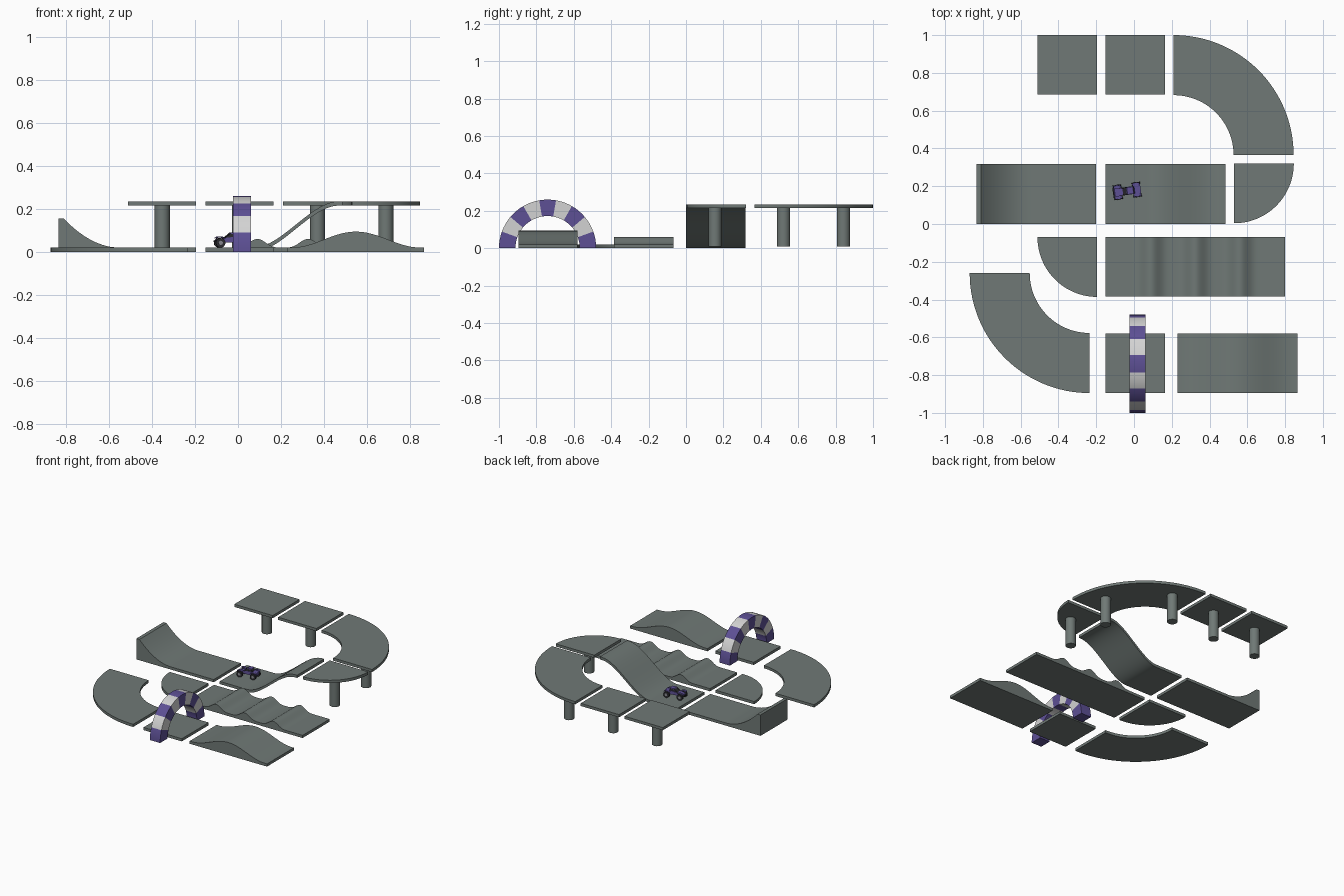
import bpy, bmesh, math
from mathutils import Matrix, Vector

if "Cube" in bpy.data.objects:
    bpy.data.objects.remove(bpy.data.objects["Cube"])


def mat(name, rgb):
    m = bpy.data.materials.new(name)
    m.diffuse_color = (*rgb, 1)
    m.use_nodes = True
    m.node_tree.nodes["Principled BSDF"].inputs["Base Color"].default_value = m.diffuse_color
    return m


GREY = mat("track grey", (0.16, 0.19, 0.18))
PURPLE = mat("purple", (0.11, 0.08, 0.30))
WHITE = mat("white", (0.65, 0.65, 0.65))
DARK = mat("dark rubber", (0.025, 0.025, 0.03))
STEEL = mat("light grey", (0.25, 0.25, 0.28))


def finish(name, bm, mats, matrix=None):
    bmesh.ops.recalc_face_normals(bm, faces=bm.faces)
    me = bpy.data.meshes.new(name)
    bm.to_mesh(me)
    bm.free()
    for m in mats:
        me.materials.append(m)
    ob = bpy.data.objects.new(name, me)
    bpy.context.collection.objects.link(ob)
    if matrix:
        ob.matrix_world = matrix
    bpy.ops.object.select_all(action='DESELECT')
    ob.select_set(True)
    bpy.context.view_layer.objects.active = ob
    bpy.ops.object.shade_smooth_by_angle(angle=math.radians(30))
    return ob


def prism(name, pts, axis, a, b, m, matrix=None):
    """Extrude a 2D outline: axis 'z' takes (x, y) points, axis 'y' takes (x, z)."""
    bm = bmesh.new()
    at = (lambda p, t: (p[0], p[1], t)) if axis == 'z' else (lambda p, t: (p[0], t, p[1]))
    lo = [bm.verts.new(at(p, a)) for p in pts]
    hi = [bm.verts.new(at(p, b)) for p in pts]
    n = len(pts)
    bm.faces.new(lo)
    bm.faces.new(hi)
    for i in range(n):
        j = (i + 1) % n
        bm.faces.new((lo[i], lo[j], hi[j], hi[i]))
    return finish(name, bm, [m], matrix)


def cylinder(name, p0, p1, r, m, segs=24, matrix=None):
    p0, p1 = Vector(p0), Vector(p1)
    d = p1 - p0
    bm = bmesh.new()
    bmesh.ops.create_cone(bm, cap_ends=True, segments=segs, radius1=r, radius2=r, depth=d.length,
                          matrix=Matrix.Translation((p0 + p1) / 2) @ d.to_track_quat('Z', 'Y').to_matrix().to_4x4())
    return finish(name, bm, [m], matrix)


def rect(x0, y0, x1, y1):
    return [(x0, y0), (x1, y0), (x1, y1), (x0, y1)]


def arc(cx, cy, r, a0, a1, n=32):
    return [(cx + r * math.cos(math.radians(a0 + (a1 - a0) * i / n)),
             cy + r * math.sin(math.radians(a0 + (a1 - a0) * i / n))) for i in range(n + 1)]


def bend(cx, cy, a0, a1):
    return arc(cx, cy, 0.635, a0, a1) + arc(cx, cy, 0.317, a1, a0)


T = 0.02            # slab thickness
LOW, HIGH = 0.0, 0.215


def surface(name, x0, x1, y0, y1, f, n, hollow=False):
    """Track piece whose top follows f(x); hollow ones keep an even thickness."""
    xs = [x0 + (x1 - x0) * i / n for i in range(n + 1)]
    top = [(x, f(x)) for x in xs]
    bottom = [(x, f(x) - T) for x in reversed(xs)] if hollow else [(x1, 0), (x0, 0)]
    prism(name, top + bottom, 'y', y0, y1, GREY)


# Raised track on pillars
prism("raised_end_tile", rect(-0.51, 0.685, -0.195, 1.0), 'z', HIGH, HIGH + T, GREY)
prism("raised_tile", rect(-0.15, 0.685, 0.165, 1.0), 'z', HIGH, HIGH + T, GREY)
prism("raised_curve", bend(0.21, 0.365, 0, 90), 'z', HIGH, HIGH + T, GREY)
prism("raised_corner", [(0.53, 0.32)] + arc(0.53, 0.32, 0.316, -90, 0), 'z', HIGH, HIGH + T, GREY)
for i, (x, y) in enumerate([(-0.352, 0.842), (0.008, 0.842), (0.37, 0.842), (0.687, 0.522), (0.687, 0.155)]):
    cylinder(f"pillar_{i + 1}", (x, y, 0.01), (x, y, HIGH + 0.005), 0.035, GREY)

# Ground-level flat track
prism("ground_corner", [(-0.195, -0.07)] + arc(-0.195, -0.07, 0.316, 180, 270), 'z', LOW, T, GREY)
prism("ground_curve", bend(-0.235, -0.26, 180, 270), 'z', LOW, T, GREY)
prism("arch_tile", rect(-0.15, -0.895, 0.165, -0.58), 'z', LOW, T, GREY)


# Shaped track pieces
def quarter_pipe(x):
    t = min(1, max(0, (-0.55 - x) / 0.26))
    return T + 0.135 * t * t


def climb(x):
    t = min(1, max(0, (x - 0.07) / 0.40))
    return T + HIGH * t * t * (3 - 2 * t)


def whoops(x):
    if abs(x - 0.325) > 0.3525:
        return T
    return T + 0.04 * (0.5 + 0.5 * math.cos(2 * math.pi * (x - 0.325) / 0.235)) ** 2


def hill(x):
    if abs(x - 0.548) > 0.3:
        return T
    return T + 0.074 * (0.5 + 0.5 * math.cos(2 * math.pi * (x - 0.548) / 0.6))


surface("quarter_pipe_ramp", -0.835, -0.2, 0.0, 0.318, quarter_pipe, 50)
surface("climbing_ramp", -0.15, 0.485, 0.0, 0.318, climb, 50, hollow=True)
surface("bumps_track", -0.15, 0.80, -0.385, -0.068, whoops, 96)
surface("hill_jump", 0.23, 0.865, -0.895, -0.58, hill, 50)

# Striped arch: nine blocks of 20 degrees, purple first
bm = bmesh.new()
SUB = 4
N = 9 * SUB
rings = []
for i in range(N + 1):
    a = math.pi * i / N
    rings.append([bm.verts.new((x, -0.74 + r * math.cos(a), r * math.sin(a)))
                  for x, r in [(-0.024, 0.172), (0.06, 0.172), (0.06, 0.26), (-0.024, 0.26)]])
for i in range(N):
    for k in range(4):
        l = (k + 1) % 4
        f = bm.faces.new((rings[i][k], rings[i][l], rings[i + 1][l], rings[i + 1][k]))
        f.material_index = (i // SUB) % 2
bm.faces.new(rings[0])
bm.faces.new(rings[-1])
finish("striped_arch", bm, [PURPLE, WHITE])

# Toy buggy, nose towards -x
CAR = Matrix.Translation((-0.036, 0.175, T)) @ Matrix.Rotation(math.radians(8), 4, 'Z')
prism("buggy_body", [(-0.072, 0.026), (0.068, 0.022), (0.072, 0.046), (0.02, 0.05),
                     (-0.02, 0.046), (-0.066, 0.036)], 'y', -0.021, 0.021, PURPLE, CAR)
prism("buggy_cabin", [(-0.024, 0.045), (0.04, 0.047), (0.03, 0.064), (-0.002, 0.064)],
      'y', -0.018, 0.018, DARK, CAR)
prism("buggy_roof", [(-0.004, 0.064), (0.034, 0.064), (0.032, 0.07), (0.0, 0.07)],
      'y', -0.019, 0.019, PURPLE, CAR)
prism("buggy_bumper", [(-0.076, 0.026), (-0.07, 0.026), (-0.07, 0.034), (-0.076, 0.034)],
      'y', -0.026, 0.026, DARK, CAR)
for s, side in ((-1, "right"), (1, "left")):
    cylinder(f"buggy_roll_bar_{side}", (-0.026, s * 0.019, 0.046), (0.0, s * 0.019, 0.068), 0.002, DARK, 8, CAR)
    for x, end in ((-0.05, "front"), (0.051, "rear")):
        cylinder(f"buggy_{end}_wheel_{side}", (x, s * 0.023, 0.022), (x, s * 0.039, 0.022), 0.022, DARK, 20, CAR)
        cylinder(f"buggy_{end}_hub_{side}", (x, s * 0.038, 0.022), (x, s * 0.0405, 0.022), 0.010, STEEL, 12, CAR)
        y0, y1 = sorted((s * 0.019, s * 0.036))
        prism(f"buggy_{end}_fender_{side}", [(x - 0.02, 0.042), (x - 0.01, 0.047), (x + 0.01, 0.047), (x + 0.02, 0.042),
              (x + 0.02, 0.045), (x + 0.01, 0.051), (x - 0.01, 0.051), (x - 0.02, 0.045)], 'y', y0, y1, PURPLE, CAR)
